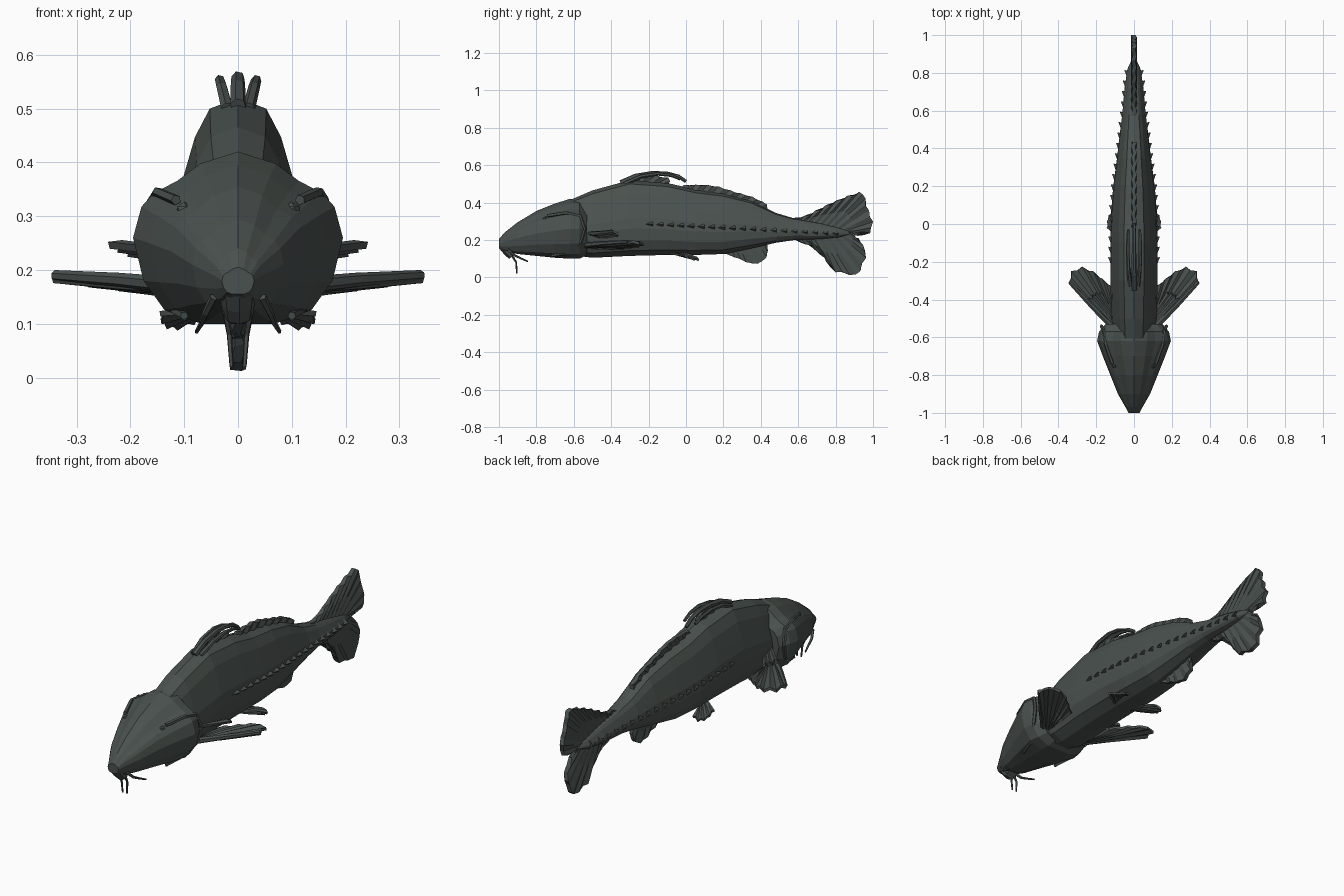
import bpy, bmesh, math
from mathutils import Vector

if "Cube" in bpy.data.objects:
    bpy.data.objects.remove(bpy.data.objects["Cube"])

skin = bpy.data.materials.new("dark grey green skin")
skin.diffuse_color = (0.068, 0.083, 0.076, 1)
skin.use_nodes = True
skin.node_tree.nodes["Principled BSDF"].inputs["Base Color"].default_value = skin.diffuse_color


def add_mesh(name, bm):
    bmesh.ops.recalc_face_normals(bm, faces=bm.faces)
    me = bpy.data.meshes.new(name)
    bm.to_mesh(me)
    bm.free()
    me.materials.append(skin)
    ob = bpy.data.objects.new(name, me)
    bpy.context.collection.objects.link(ob)
    return ob


def loft(name, rings):
    """Skin a list of closed rings and cap both ends."""
    bm = bmesh.new()
    vs = [[bm.verts.new(p) for p in r] for r in rings]
    n = len(rings[0])
    for a, b in zip(vs, vs[1:]):
        for i in range(n):
            bm.faces.new((a[i], a[(i + 1) % n], b[(i + 1) % n], b[i]))
    bm.faces.new(vs[0])
    bm.faces.new(vs[-1])
    return add_mesh(name, bm)


def resample(pts, n):
    pts = [Vector(p) for p in pts]
    seg = [(b - a).length for a, b in zip(pts, pts[1:])]
    out = []
    for k in range(n):
        d, i = sum(seg) * k / (n - 1), 0
        while i < len(seg) - 1 and d > seg[i]:
            d -= seg[i]
            i += 1
        out.append(pts[i].lerp(pts[i + 1], min(1, d / seg[i])))
    return out


def tube(name, pts, r0, r1, sides=6):
    """Tapered tube along a path."""
    pts = [Vector(p) for p in pts]
    rings = []
    for i, p in enumerate(pts):
        d = (pts[min(i + 1, len(pts) - 1)] - pts[max(i - 1, 0)]).normalized()
        u = d.orthogonal().normalized() if i == 0 else (u - d * u.dot(d)).normalized()
        v = d.cross(u)
        r = r0 + (r1 - r0) * i / (len(pts) - 1)
        rings.append([p + (u * math.cos(a) + v * math.sin(a)) * r
                      for a in (2 * math.pi * k / sides for k in range(sides))])
    return loft(name, rings)


def fin(name, root, tip, normal, n=13, thick=0.012, pleat=0.004, ragged=0.03):
    """Pleated fin stretched between a root line and an outer edge."""
    nv = Vector(normal)
    bm = bmesh.new()
    rows = []
    for k, (a, b) in enumerate(zip(resample(root, n), resample(tip, n))):
        if k % 2:
            b = b.lerp(a, ragged)
        off = nv * (pleat if k % 2 else -pleat)
        rows.append([bm.verts.new(p) for p in (a, a.lerp(b, 0.5) + off, b + off)])
    for a, b in zip(rows, rows[1:]):
        for i in range(2):
            bm.faces.new((a[i], a[i + 1], b[i + 1], b[i]))
    ob = add_mesh(name, bm)
    m = ob.modifiers.new("thickness", "SOLIDIFY")
    m.thickness, m.offset = thick, 0
    return ob


def flat(pts):
    return [(0, y, z) for y, z in pts]


def mirror_pts(pts, s):
    return [(x * s, y, z) for x, y, z in pts]


def sections(stations, shape):
    """Rings from (y, bottom, top, half width) and a half outline (width, height)."""
    full = shape + [(-w, t) for w, t in reversed(shape) if w > 0]
    return [[(w * hw, y, zb + (zt - zb) * t) for w, t in full] for y, zb, zt, hw in stations]


# trunk
body = [(-.70, .13, .38, .10), (-.5, .105, .465, .12), (-.3, .115, .52, .125),
        (-.1, .12, .505, .125), (.05, .12, .47, .122), (.2, .125, .45, .11),
        (.35, .155, .41, .09), (.48, .185, .345, .075), (.58, .20, .315, .062),
        (.72, .205, .29, .05), (.82, .215, .265, .035), (.88, .23, .245, .008)]
body_shape = [(.3, 0), (.75, .07), (.95, .2), (1, .36), (.94, .5), (.8, .65),
              (.64, .82), (.42, .95), (0, 1)]
loft("trunk", sections(body, body_shape))

# head with flared gills
head = [(-1, .155, .205, .03), (-.97, .14, .24, .045), (-.9, .125, .295, .085),
        (-.8, .115, .355, .125), (-.7, .105, .395, .165), (-.62, .1, .42, .195),
        (-.57, .1, .42, .185), (-.53, .12, .38, .15)]
head_shape = [(.35, 0), (.7, .08), (.9, .25), (1, .5), (.92, .68), (.8, .76),
              (.58, .83), (.36, .93), (0, 1)]
loft("head", sections(head, head_shape))

# mouth under the snout
tube("mouth", [(0, -.965, .17), (0, -.945, .14), (0, -.925, .118)], .036, .028, 8)

# paired head parts
for s, side in ((1, "right"), (-1, "left")):
    tube("gill_rim_" + side, mirror_pts([(.115, -.74, .33), (.15, -.64, .345), (.16, -.565, .33),
         (.172, -.54, .26), (.165, -.56, .19), (.125, -.62, .13), (.1, -.72, .115)], s), .01, .008, 5)
    tube("chin_barbel_" + side, mirror_pts([(.022, -.955, .15), (.022, -.93, .115),
         (.016, -.908, .08), (.012, -.905, .02)], s), .008, .004, 5)
    tube("cheek_barbel_" + side, mirror_pts([(.045, -.95, .15), (.06, -.92, .12),
         (.068, -.88, .1), (.077, -.845, .085)], s), .008, .004, 5)
    bm = bmesh.new()
    bmesh.ops.create_icosphere(bm, subdivisions=1, radius=.017)
    bmesh.ops.translate(bm, verts=bm.verts, vec=(.1 * s, -.75, .31))
    add_mesh("eye_" + side, bm)

    # pectoral fin with its leading spine
    fin("pectoral_fin_" + side,
        mirror_pts([(.1, -.555, .165), (.105, -.47, .155)], s),
        mirror_pts([(.345, -.31, .187), (.335, -.25, .187), (.28, -.225, .18),
                    (.22, -.25, .172), (.12, -.33, .16)], s), (0, 0, 1), 11, .014, .005)
    tube("pectoral_spine_" + side, mirror_pts([(.1, -.56, .17), (.22, -.44, .182),
         (.34, -.31, .19)], s), .016, .01)
    # short shoulder fin
    fin("shoulder_fin_" + side,
        mirror_pts([(.11, -.53, .235), (.11, -.47, .215)], s),
        mirror_pts([(.24, -.39, .25), (.215, -.365, .24), (.18, -.36, .225)], s),
        (0, 0, 1), 7, .014, .004, .12)
    # pelvic fin
    fin("pelvic_fin_" + side,
        mirror_pts([(.05, -.09, .13), (.07, .0, .13)], s),
        mirror_pts([(.145, -.02, .122), (.142, .03, .1), (.12, .07, .093), (.08, .06, .105)], s),
        (0, 0, 1), 9, .01, .003, .06)

    # row of pointed scutes along the flank
    bm = bmesh.new()
    for k in range(19):
        y = -.23 + .055 * k
        for a, b in zip(body, body[1:]):
            if a[0] <= y + .03 <= b[0]:
                hw = a[3] + (b[3] - a[3]) * (y + .03 - a[0]) / (b[0] - a[0])
        z = .285 - .05 * (y + .23)
        p = [bm.verts.new((s * x, yy, zz)) for x, yy, zz in (
            (hw - .008, y, z), (hw + .012, y + .055, z),
            (hw - .02, y + .05, z + .025), (hw - .02, y + .05, z - .025))]
        for f in ((0, 1, 2), (0, 3, 1), (1, 3, 2), (0, 2, 3)):
            bm.faces.new([p[i] for i in f])
    add_mesh("flank_scutes_" + side, bm)

    # outer dorsal spines
    tube("dorsal_side_spine_" + side, mirror_pts([(.02, -.33, .5), (.03, -.24, .54),
         (.034, -.15, .553), (.033, -.08, .545), (.03, -.03, .525)], s), .012, .007)

# front dorsal fin
tube("dorsal_spine", flat([(-.35, .505), (-.27, .541), (-.18, .557), (-.1, .555),
                           (-.04, .54), (0, .513)]), .015, .009)
fin("dorsal_membrane", flat([(-.32, .49), (-.13, .49)]),
    flat([(-.3, .53), (-.18, .555), (-.07, .525), (-.1, .49)]), (1, 0, 0), 9, .012, .004, .1)

# rear dorsal fin
fin("rear_dorsal_fin", flat([(-.04, .46), (.15, .43), (.39, .355)]),
    flat([(-.01, .493), (.1, .496), (.17, .487), (.26, .458), (.36, .43), (.44, .388), (.435, .36)]),
    (1, 0, 0), 17, .02, .004, .06)

# anal fin
fin("anal_fin", flat([(.19, .15), (.43, .2)]),
    flat([(.2, .13), (.28, .1), (.36, .066), (.42, .085), (.44, .13), (.43, .17)]),
    (1, 0, 0), 11, .018, .004, .06)

# forked tail
fin("upper_tail_lobe", flat([(.56, .295), (.7, .26), (.9, .235)]),
    flat([(.57, .315), (.64, .325), (.78, .398), (.87, .437), (.95, .462), (.97, .38),
          (1, .3), (.99, .24), (.92, .232)]), (1, 0, 0), 23, .022, .004, .04)
fin("lower_tail_lobe", flat([(.56, .225), (.7, .235), (.88, .24)]),
    flat([(.57, .205), (.69, .16), (.76, .085), (.79, .03), (.92, .005), (.97, .12),
          (.93, .2), (.89, .22)]), (1, 0, 0), 19, .022, .004, .04)
